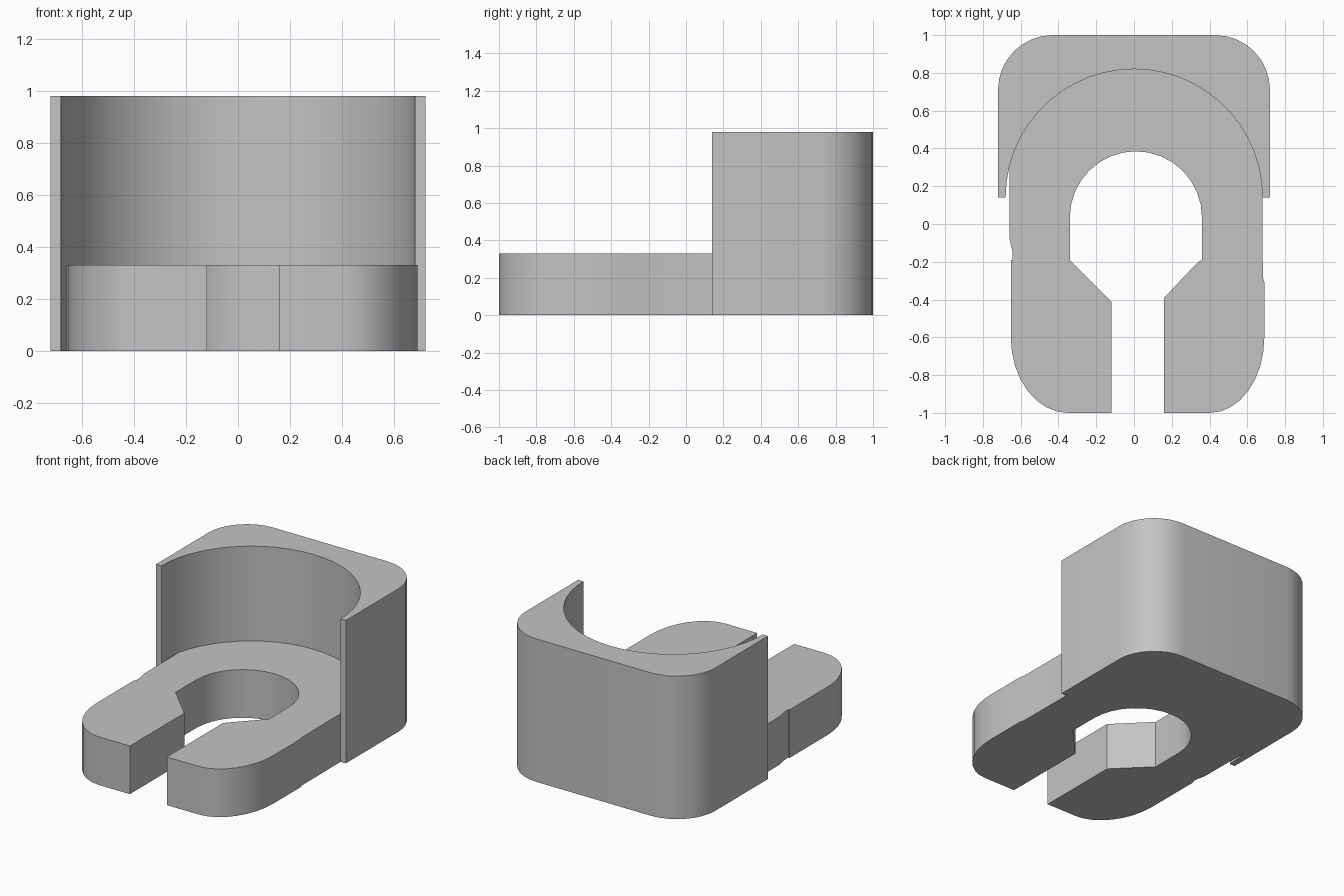
import bpy, bmesh
from math import radians, cos, sin

cube = bpy.data.objects.get("Cube")
if cube:
    bpy.data.objects.remove(cube, do_unlink=True)

grey = bpy.data.materials.new("plain grey")
grey.use_nodes = True
colour = (0.55, 0.55, 0.55, 1)
grey.diffuse_color = colour
grey.node_tree.nodes["Principled BSDF"].inputs["Base Color"].default_value = colour


def arc(cx, cy, rx, ry, start, end, steps):
    """Points along an elliptical arc, angles in degrees."""
    angles = [radians(start + (end - start) * i / steps) for i in range(steps + 1)]
    return [(cx + rx * cos(a), cy + ry * sin(a)) for a in angles]


def extrude_profile(name, outline, height):
    """Solid made by raising a plan outline from the ground."""
    bm = bmesh.new()
    base = bm.faces.new([bm.verts.new((x, y, 0)) for x, y in outline])
    raised = bmesh.ops.extrude_face_region(bm, geom=[base], use_keep_orig=True)
    for v in raised["geom"]:
        if isinstance(v, bmesh.types.BMVert):
            v.co.z = height
    bmesh.ops.recalc_face_normals(bm, faces=bm.faces)
    mesh = bpy.data.meshes.new(name)
    bm.to_mesh(mesh)
    bm.free()
    mesh.materials.append(grey)
    obj = bpy.data.objects.new(name, mesh)
    bpy.context.collection.objects.link(obj)
    bpy.ops.object.select_all(action="DESELECT")
    obj.select_set(True)
    bpy.context.view_layer.objects.active = obj
    bpy.ops.object.shade_smooth_by_angle(angle=radians(25))
    return obj


# Tall rear wall: rounded outer corners, half-round hollow facing the front
wall = [(0.72, 0.14)]
wall += arc(0.43, 0.71, 0.29, 0.29, 0, 90, 8)
wall += arc(-0.43, 0.71, 0.29, 0.29, 90, 180, 8)
wall += [(-0.72, 0.14)]
wall += arc(0, 0.14, 0.68, 0.68, 180, 0, 26)
extrude_profile("rear_wall", wall, 0.98)

# Low plate: rounded front corners, keyhole slot open to the front
plate = arc(0, 0.14, 0.68, 0.68, 0, 166, 24)
plate += [(-0.658, -0.08), (-0.643, -0.15), (-0.643, -0.19), (-0.652, -0.19)]
plate += arc(-0.35, -0.6, 0.302, 0.4, 180, 270, 8)
plate += [(-0.12, -1), (-0.12, -0.41), (-0.34, -0.19)]
plate += arc(0.01, 0.035, 0.35, 0.35, 180, 0, 16)
plate += [(0.36, -0.19), (0.34, -0.2), (0.16, -0.39), (0.16, -1)]
plate += arc(0.4, -0.6, 0.29, 0.4, 270, 360, 8)
plate += [(0.69, -0.31), (0.682, -0.28)]
extrude_profile("slotted_plate", plate, 0.33)
